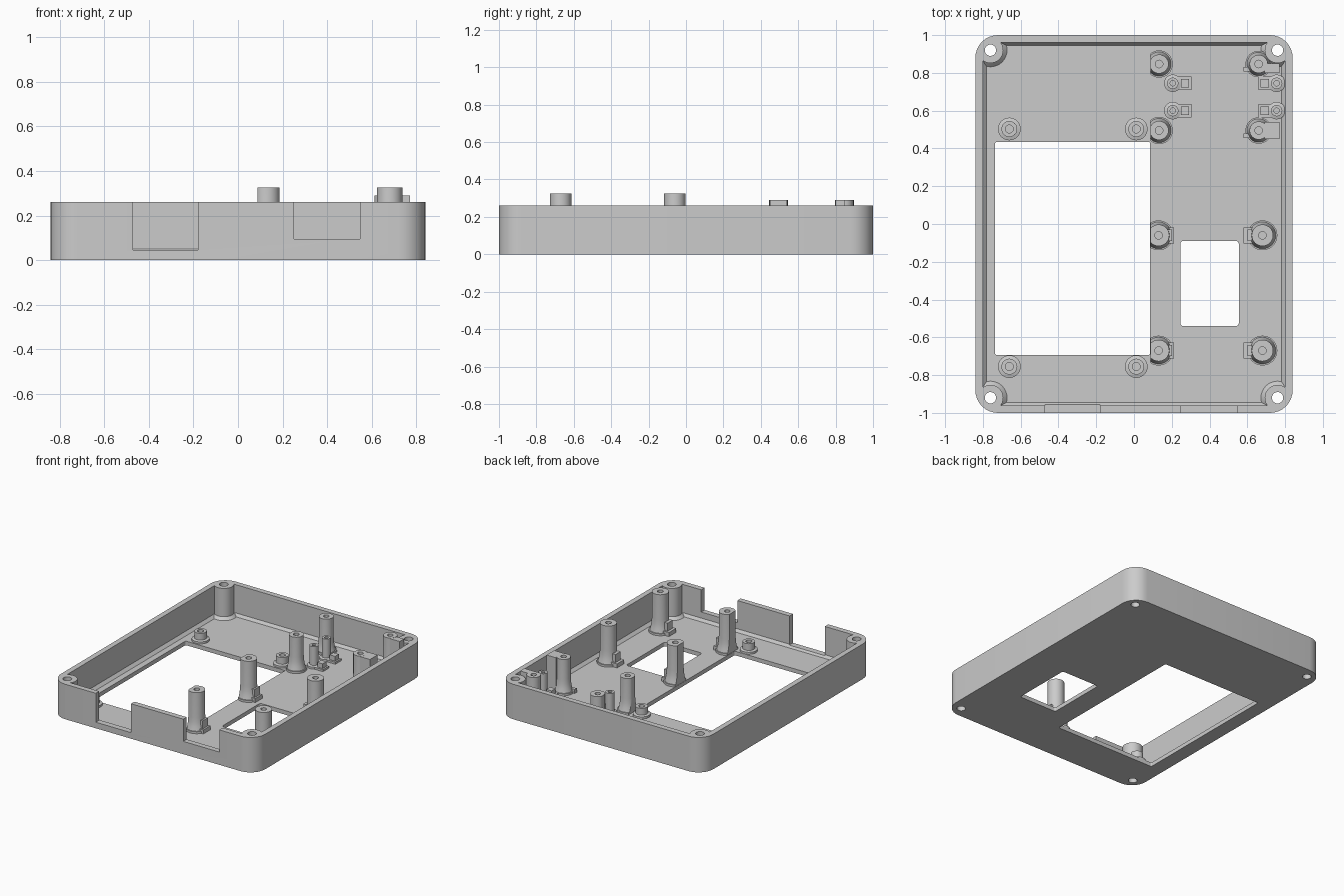
import bpy, bmesh
from math import sin, cos, pi, radians

if "Cube" in bpy.data.objects:
    bpy.data.objects.remove(bpy.data.objects["Cube"], do_unlink=True)

GREY = (0.6, 0.6, 0.6, 1)
plastic = bpy.data.materials.new("grey plastic")
plastic.use_nodes = True
plastic.diffuse_color = GREY
plastic.node_tree.nodes["Principled BSDF"].inputs["Base Color"].default_value = GREY

FLOOR = 0.03
SINK = 0.015      # parts start slightly inside the floor
TOP = 0.26
CLIP_X = 0.087    # posts next to the large window are flattened here


def circle(x, y, r, z, n=32):
    return [(x + r * cos(2 * pi * i / n), y + r * sin(2 * pi * i / n), z) for i in range(n)]


def rounded(x0, x1, y0, y1, r, z, n=8):
    points = []
    corners = [(x1 - r, y1 - r), (x0 + r, y1 - r), (x0 + r, y0 + r), (x1 - r, y0 + r)]
    for k, (cx, cy) in enumerate(corners):
        for i in range(n + 1):
            a = (k + i / n) * pi / 2
            points.append((cx + r * cos(a), cy + r * sin(a), z))
    return points


def loft(name, rings, clip=None):
    """Join equal-sized rings into a closed solid; optionally slice it flat at x = clip."""
    bm = bmesh.new()
    loops = [[bm.verts.new(p) for p in ring] for ring in rings]
    for a, b in zip(loops, loops[1:]):
        for i in range(len(a)):
            j = (i + 1) % len(a)
            bm.faces.new((a[i], a[j], b[j], b[i]))
    bm.faces.new(loops[0])
    bm.faces.new(loops[-1])
    if clip is not None:
        bmesh.ops.bisect_plane(bm, geom=bm.verts[:] + bm.edges[:] + bm.faces[:],
                               plane_co=(clip, 0, 0), plane_no=(-1, 0, 0), clear_outer=True)
        bmesh.ops.holes_fill(bm, edges=[e for e in bm.edges if e.is_boundary], sides=0)
    bmesh.ops.recalc_face_normals(bm, faces=bm.faces[:])
    mesh = bpy.data.meshes.new(name)
    bm.to_mesh(mesh)
    bm.free()
    mesh.materials.append(plastic)
    obj = bpy.data.objects.new(name, mesh)
    bpy.context.collection.objects.link(obj)
    return obj


def block(name, x0, x1, y0, y1, z0, z1):
    return loft(name, [[(x0, y0, z), (x1, y0, z), (x1, y1, z), (x0, y1, z)] for z in (z0, z1)])


def activate(obj):
    bpy.ops.object.select_all(action='DESELECT')
    obj.select_set(True)
    bpy.context.view_layer.objects.active = obj


def cut(obj, cutter):
    activate(obj)
    mod = obj.modifiers.new("cut", 'BOOLEAN')
    mod.operation = 'DIFFERENCE'
    mod.solver = 'EXACT'
    mod.object = cutter
    bpy.ops.object.modifier_apply(modifier=mod.name)
    bpy.data.objects.remove(cutter, do_unlink=True)


def turned(name, x, y, profile, hole, depth, clip=None):
    """Round post from (radius, z) pairs with a blind screw hole in its top."""
    top = profile[-1][1]
    steps = profile + [(hole, top), (hole, top - depth)]
    return loft(name, [circle(x, y, r, z) for r, z in steps], clip)


# Tray shell: outer block, hollow with a chamfered foot and corner bosses
shell = loft("tray", [rounded(-0.84, 0.84, -1, 1, 0.12, z) for z in (0, TOP)])
hollow = loft("hollow", [rounded(-x, x, -y, y, 0.07, z) for x, y, z in
                         ((0.78, 0.945, FLOOR), (0.8, 0.96, 0.05), (0.8, 0.96, 0.4))])
corners = [(sx * 0.76, sy * 0.92) for sx in (-1, 1) for sy in (-1, 1)]
for x, y in corners:
    cut(hollow, loft("boss", [circle(x, y, r, z) for r, z in
                              ((0.088, 0), (0.088, FLOOR), (0.068, 0.05), (0.068, 0.5))]))
cut(shell, hollow)
for x, y in corners:
    cut(shell, loft("screw_hole", [circle(x, y, 0.03, z) for z in (-0.1, 0.5)]))

# Floor windows and front wall notches
for x0, x1, y0, y1, r in ((-0.735, 0.085, -0.693, 0.434, 0.008), (0.245, 0.555, -0.54, -0.09, 0.016)):
    cut(shell, loft("window", [rounded(x0, x1, y0, y1, r, z) for z in (-0.1, 0.1)]))
for x0, x1, z in ((-0.47, -0.18, 0.045), (0.25, 0.547, 0.095)):
    cut(shell, block("notch", x0, x1, -1.1, -0.92, z, 0.5))


# Tall posts with a collar and a flared foot
def tall_post(name, x, y, r, top, clip=None):
    profile = [(r + 0.022, SINK), (r + 0.022, 0.045), (r + 0.014, 0.045), (r + 0.006, 0.075),
               (r + 0.002, 0.105), (r, 0.14), (r, top)]
    turned(name, x, y, profile, 0.02, 0.15, clip)


for y in (-0.06, -0.67):
    tall_post("left_tall_post", 0.68, y, 0.057, 0.325)
    tall_post("middle_tall_post", 0.13, y, 0.057, 0.325, CLIP_X)
    # Locating tabs beside the posts, facing each other
    block("middle_post_tab", 0.17, 0.213, y - 0.042, y + 0.042, SINK, 0.06)
    block("middle_post_rib", 0.178, 0.2, y - 0.03, y + 0.03, SINK, 0.12)
    block("left_post_tab", 0.58, 0.63, y - 0.042, y + 0.042, SINK, 0.06)
    block("left_post_rib", 0.6, 0.625, y - 0.03, y + 0.03, SINK, 0.12)
for y in (0.495, 0.847):
    tall_post("rear_post", 0.133, y, 0.05, 0.29, CLIP_X)

# Low standoffs around the large window
for x in (-0.66, 0.012):
    for y in (-0.755, 0.503):
        turned("low_standoff", x, y, [(0.06, SINK), (0.06, 0.045), (0.042, 0.05), (0.042, 0.1)],
               0.021, 0.05)

# Thin pins with square stubs next to them
for pin_x, stub_x in ((0.205, 0.27), (0.755, 0.692)):
    for y in (0.6, 0.745):
        turned("thin_pin", pin_x, y, [(0.046, SINK), (0.046, 0.045), (0.03, 0.05), (0.03, 0.19)],
               0.014, 0.08)
        block("stub_foot", stub_x - 0.034, stub_x + 0.034, y - 0.036, y + 0.036, SINK, 0.045)
        block("square_stub", stub_x - 0.022, stub_x + 0.022, y - 0.022, y + 0.022, SINK, 0.08)

# Rear corner clips: a post backed by a block, with a foot fin
for y, y0, y1 in ((0.495, 0.45, 0.54), (0.847, 0.8, 0.85)):
    tall_post("clip_post", 0.66, y, 0.048, 0.29)
    block("clip_block", 0.69, 0.77, y0, y1, SINK, 0.289)
    block("clip_fin", 0.58, 0.64, y - 0.04, y - 0.015, SINK, 0.06)

# Smooth the round walls, keep the edges crisp
for obj in list(bpy.context.collection.objects):
    if obj.type == 'MESH' and plastic.name in obj.data.materials:
        activate(obj)
        bpy.ops.object.shade_smooth_by_angle(angle=radians(30))
